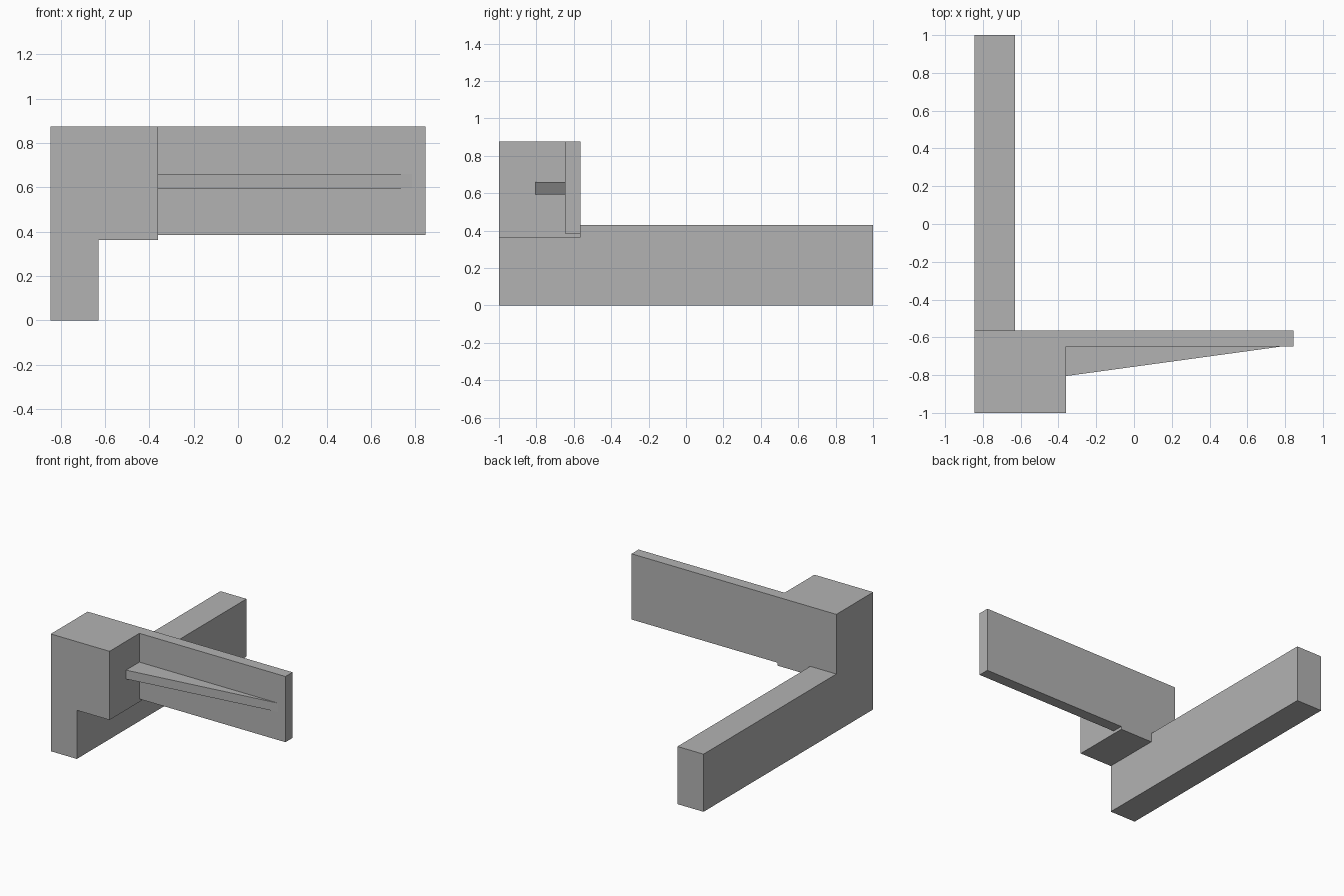
import bpy
import bmesh
from mathutils import Vector

cube = bpy.data.objects.get("Cube")
if cube:
    bpy.data.objects.remove(cube, do_unlink=True)

# Single plain grey
grey = bpy.data.materials.new("plain grey")
grey.use_nodes = True
colour = (0.45, 0.45, 0.45, 1)
grey.diffuse_color = colour
grey.node_tree.nodes["Principled BSDF"].inputs["Base Color"].default_value = colour


def extrude_profile(name, points, direction):
    """Flat polygon pushed along a direction into a solid."""
    bm = bmesh.new()
    face = bm.faces.new([bm.verts.new(p) for p in points])
    result = bmesh.ops.extrude_face_region(bm, geom=[face], use_keep_orig=True)
    moved = [v for v in result["geom"] if isinstance(v, bmesh.types.BMVert)]
    bmesh.ops.translate(bm, verts=moved, vec=Vector(direction))
    bmesh.ops.recalc_face_normals(bm, faces=bm.faces)
    mesh = bpy.data.meshes.new(name)
    bm.to_mesh(mesh)
    bm.free()
    mesh.materials.append(grey)
    obj = bpy.data.objects.new(name, mesh)
    bpy.context.collection.objects.link(obj)
    return obj


def box(name, x0, x1, y0, y1, z0, z1):
    base = [(x0, y0, z0), (x1, y0, z0), (x1, y1, z0), (x0, y1, z0)]
    return extrude_profile(name, base, (0, 0, z1 - z0))


left, foot, shoulder, tip = -0.845, -0.63, -0.36, 0.845
front, panel_front, panel_back, rear = -1, -0.648, -0.565, 1
top = 0.875

# Front post: a narrow foot under a wider head
post = [(left, 0), (foot, 0), (foot, 0.363), (shoulder, 0.363),
        (shoulder, top), (left, top)]
extrude_profile("front_post", [(x, front, z) for x, z in post],
                (0, panel_back - front, 0))

# Long bar running to the rear
box("rear_bar", left, foot, panel_back, rear, 0, 0.43)

# Thin panel reaching sideways from the post
box("side_panel", shoulder, tip, panel_front, panel_back, 0.385, top)

# Tapering rib that braces the panel
rib = [(shoulder, panel_front), (shoulder, -0.805), (0.785, panel_front)]
extrude_profile("brace_rib", [(x, y, 0.594) for x, y in rib], (0, 0, 0.066))
